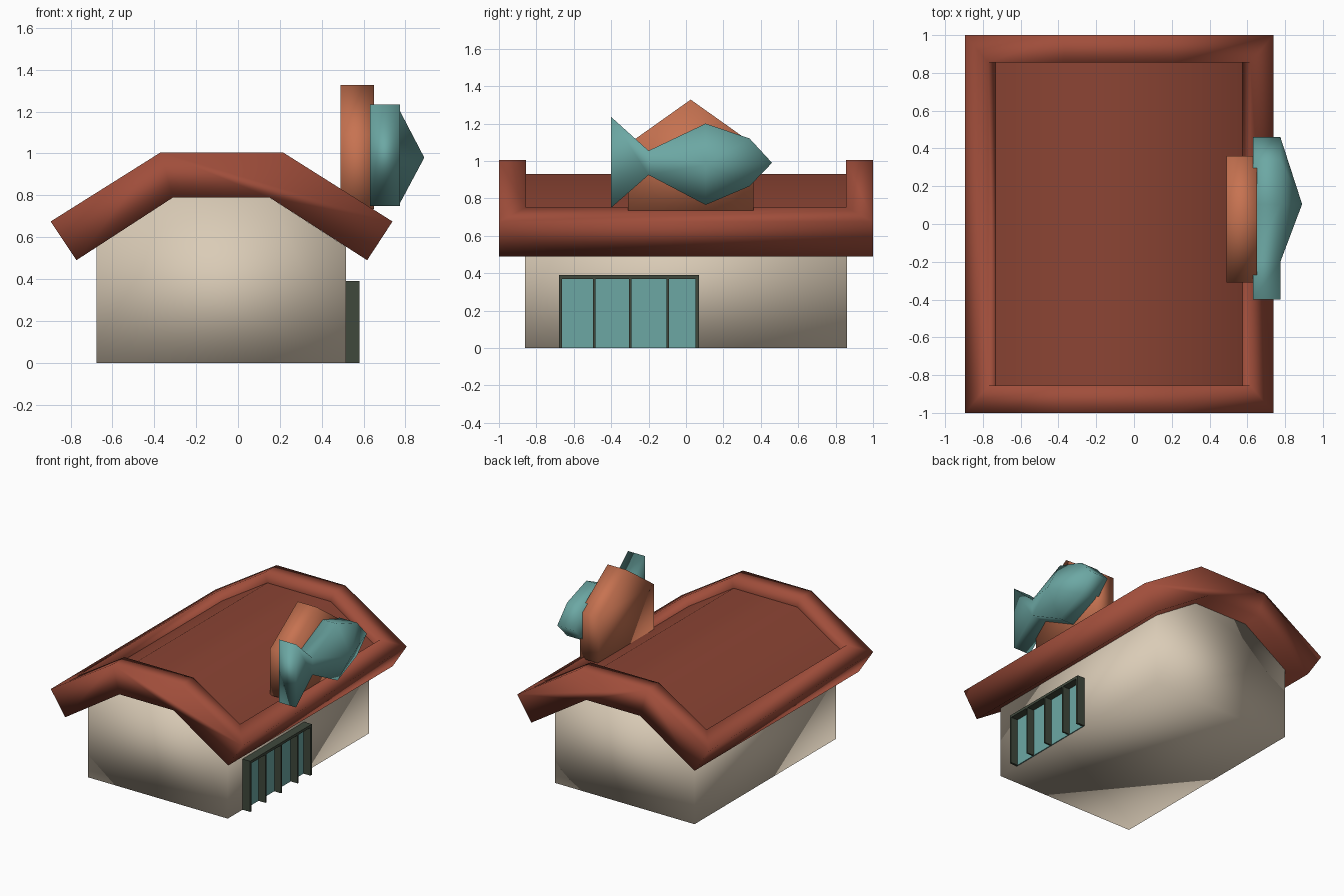
import bpy, bmesh
from mathutils import Vector

if "Cube" in bpy.data.objects:
    bpy.data.objects.remove(bpy.data.objects["Cube"])


def material(name, rgb):
    m = bpy.data.materials.new(name)
    m.diffuse_color = (*rgb, 1)
    m.use_nodes = True
    m.node_tree.nodes["Principled BSDF"].inputs["Base Color"].default_value = m.diffuse_color
    return m


CREAM = material("cream_wall", (0.70, 0.60, 0.47))
RED = material("red_roof_rim", (0.35, 0.075, 0.043))
DARK_RED = material("dark_red_roof", (0.26, 0.058, 0.034))
ORANGE = material("orange_board", (0.57, 0.17, 0.082))
TEAL = material("teal", (0.15, 0.39, 0.37))
DARK = material("dark_green_frame", (0.05, 0.065, 0.045))


def prism(points, axis, lo, hi):
    """Closed prism: 2D outline (x,z for axis y / y,z for axis x) swept from lo to hi."""
    bm = bmesh.new()

    def at(p, d):
        return (p[0], d, p[1]) if axis == 'y' else (d, p[0], p[1])
    a = [bm.verts.new(at(p, lo)) for p in points]
    b = [bm.verts.new(at(p, hi)) for p in points]
    bm.faces.new(a)
    bm.faces.new(b)
    n = len(points)
    for i in range(n):
        j = (i + 1) % n
        bm.faces.new((a[i], a[j], b[j], b[i]))
    bmesh.ops.recalc_face_normals(bm, faces=bm.faces)
    return bm


def finish(bm, name, mats, smooth=True):
    bmesh.ops.recalc_face_normals(bm, faces=bm.faces)
    for f in bm.faces:
        f.smooth = smooth
    me = bpy.data.meshes.new(name)
    bm.to_mesh(me)
    bm.free()
    for m in mats:
        me.materials.append(m)
    ob = bpy.data.objects.new(name, me)
    bpy.context.collection.objects.link(ob)
    return ob


def box(name, x, y, z, mat):
    pts = [(y[0], z[0]), (y[1], z[0]), (y[1], z[1]), (y[0], z[1])]
    return finish(prism(pts, 'x', *x), name, [mat], False)


# Walls
finish(prism([(-0.675, 0), (0.515, 0), (0.515, 0.555), (0.15, 0.79),
              (-0.31, 0.79), (-0.675, 0.555)], 'y', -0.86, 0.86), "walls", [CREAM])

# Roof: thick bent slab with a sunken panel over its three upper faces
bm = prism([(-0.895, 0.675), (-0.37, 1.005), (0.215, 1.005), (0.738, 0.675),
            (0.617, 0.49), (0.15, 0.79), (-0.31, 0.79), (-0.772, 0.49)], 'y', -1, 1)
top = [f for f in bm.faces if f.normal.z > 0.5 and f.calc_center_median().z > 0.8]
bmesh.ops.inset_region(bm, faces=top, thickness=0.145, use_even_offset=True)
ext = bmesh.ops.extrude_face_region(bm, geom=top)["geom"]
panel = [g for g in ext if isinstance(g, bmesh.types.BMFace)]
bmesh.ops.delete(bm, geom=[f for f in top if f.is_valid], context='FACES')
for v in [g for g in ext if isinstance(g, bmesh.types.BMVert)]:
    side = 1 if v.co.x > -0.08 else -1
    if v.co.z > 0.95:
        v.co += Vector((-0.022 * side, 0, -0.075))
    else:
        v.co += Vector((-0.040 * side, 0, -0.063))
for f in panel:
    f.material_index = 1
    for e in f.edges:
        if any(g not in panel for g in e.link_faces):
            e.smooth = False
finish(bm, "roof", [RED, DARK_RED])

# House-shaped sign board on the roof
finish(prism([(-0.31, 0.735), (0.36, 0.735), (0.36, 1.09), (0.025, 1.328),
              (-0.31, 1.09)], 'x', 0.49, 0.65), "sign_board", [ORANGE])

# Fish: cut-out outline with a body that rises to a point
outline = [(-0.40, 1.235), (-0.20, 1.055), (0.105, 1.20), (0.34, 1.12), (0.46, 0.99),
           (0.34, 0.865), (0.105, 0.765), (-0.20, 0.925), (-0.40, 0.75)]
bm = prism(outline, 'x', 0.63, 0.775)
face = max(bm.faces, key=lambda f: f.calc_center_median().x)
a, b = [next(v for v in face.verts if (v.co.y + 0.2) ** 2 + (v.co.z - z) ** 2 < 1e-6)
        for z in (1.055, 0.925)]
bmesh.ops.connect_verts(bm, verts=[a, b])
body = max((f for f in bm.faces if f.normal.x > 0.9), key=lambda f: f.calc_area())
hub = bmesh.ops.poke(bm, faces=[body])["verts"][0]
hub.co = (0.89, 0.105, 0.98)
finish(bm, "fish", [TEAL])

# Shop window: glass, upright bars and top bar
box("window_glass", (0.514, 0.522), (-0.67, 0.06), (0.0, 0.375), TEAL)
for i, (y0, y1) in enumerate([(-0.68, -0.664), (-0.496, -0.484), (-0.304, -0.291),
                              (-0.104, -0.092), (0.052, 0.07)]):
    box(f"window_bar_{i + 1}", (0.515, 0.58), (y0, y1), (0, 0.37), DARK)
box("window_top_bar", (0.515, 0.58), (-0.68, 0.07), (0.37, 0.39), DARK)
